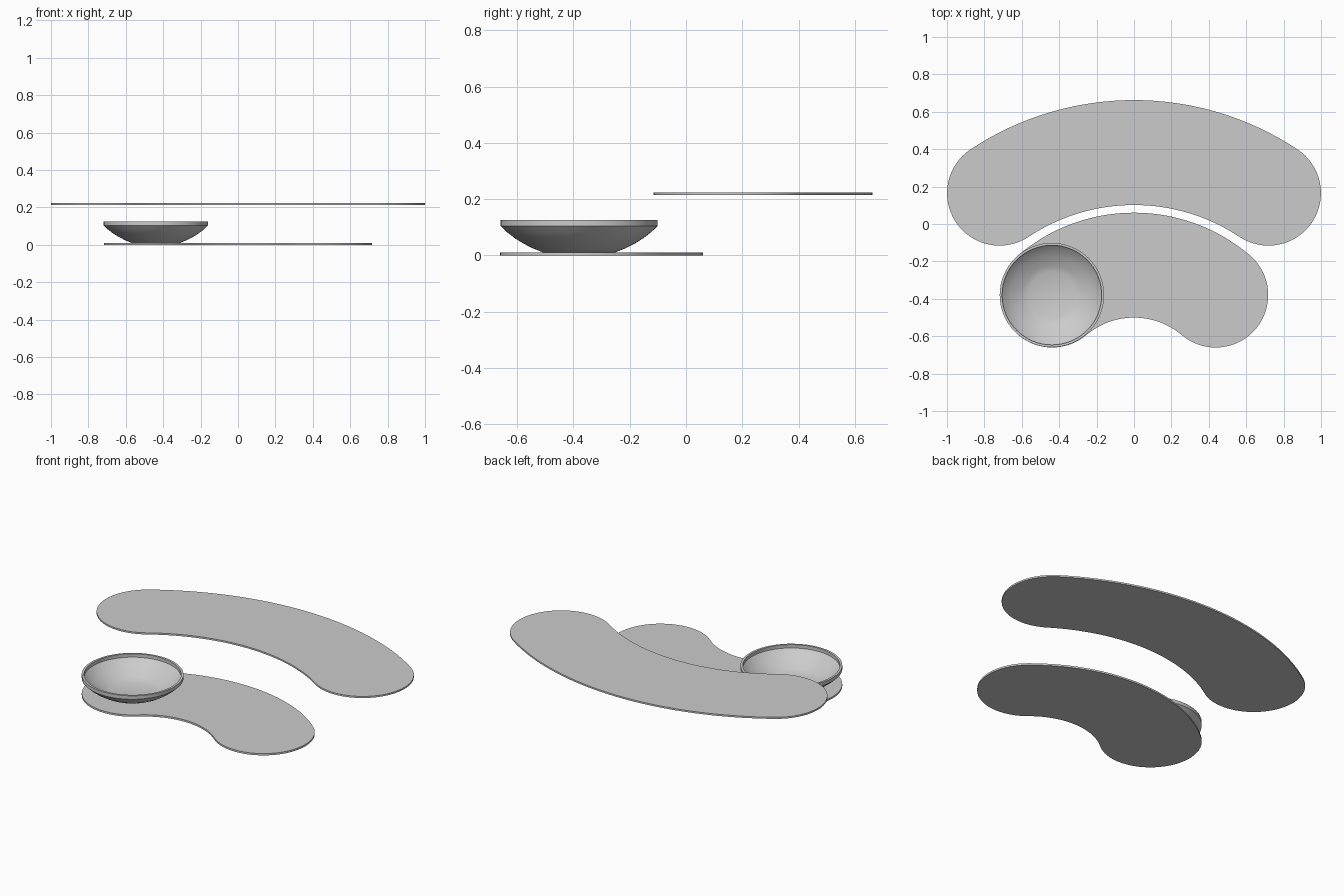
import bpy, bmesh
from math import sin, cos, asin, pi

if "Cube" in bpy.data.objects:
    bpy.data.objects.remove(bpy.data.objects["Cube"])


def finish(name, bm):
    bmesh.ops.recalc_face_normals(bm, faces=bm.faces[:])
    me = bpy.data.meshes.new(name)
    bm.to_mesh(me)
    bm.free()
    ob = bpy.data.objects.new(name, me)
    bpy.context.collection.objects.link(ob)
    bpy.ops.object.select_all(action='DESELECT')
    ob.select_set(True)
    bpy.context.view_layer.objects.active = ob
    bpy.ops.object.shade_smooth_by_angle(angle=0.5)
    return ob


def curved_slab(name, end_x, end_y, mid_y, width, z0, z1, n=32):
    """Arc-shaped slab with rounded ends; centreline passes (0, mid_y) and (+-end_x, end_y)."""
    w = width / 2
    s = mid_y - end_y
    R = (end_x ** 2 + s ** 2) / (2 * s)
    cy = mid_y - R
    a = asin(end_x / R)
    pts = []
    # outer edge, right cap, inner edge, left cap
    for i in range(n):
        t = -a + 2 * a * i / n
        pts.append(((R + w) * sin(t), cy + (R + w) * cos(t)))
    for i in range(n):
        t = a + pi * i / n
        pts.append((end_x + w * sin(t), end_y + w * cos(t)))
    for i in range(n):
        t = a - 2 * a * i / n
        pts.append(((R - w) * sin(t), cy + (R - w) * cos(t)))
    for i in range(n):
        t = -a + pi + pi * i / n
        pts.append((-end_x + w * sin(t), end_y + w * cos(t)))
    bm = bmesh.new()
    f = bm.faces.new([bm.verts.new((x, y, z0)) for x, y in pts])
    top = bmesh.ops.extrude_face_region(bm, geom=[f], use_keep_orig=True)
    bmesh.ops.translate(bm, vec=(0, 0, z1 - z0),
                        verts=[v for v in top['geom'] if isinstance(v, bmesh.types.BMVert)])
    return finish(name, bm)


def lathe(name, profile, cx, cy, n=64):
    """Revolve a profile; both ends are closed by flat discs."""
    bm = bmesh.new()
    rings = [[bm.verts.new((cx + r * cos(2 * pi * i / n), cy + r * sin(2 * pi * i / n), z))
              for i in range(n)] for r, z in profile]
    for p, q in zip(rings, rings[1:]):
        for i in range(n):
            j = (i + 1) % n
            bm.faces.new((p[i], p[j], q[j], q[i]))
    bm.faces.new(rings[0])
    bm.faces.new(rings[-1])
    return finish(name, bm)


# Two kidney-shaped tops
curved_slab("lower_top", 0.437, -0.38, -0.22, 0.561, 0.0, 0.011)
curved_slab("upper_top", 0.719, 0.165, 0.382, 0.561, 0.214, 0.224)

# Shallow bowl on the left end of the lower top
outer = [(0.13, 0.011), (0.165, 0.025), (0.2, 0.043), (0.23, 0.062), (0.256, 0.082), (0.279, 0.104)]
rim = [(0.279, 0.125), (0.266, 0.125), (0.266, 0.105)]
inner = [(0.245, 0.084), (0.22, 0.066), (0.19, 0.048), (0.157, 0.031), (0.124, 0.018)]
lathe("bowl", outer + rim + inner, -0.439, -0.38)
